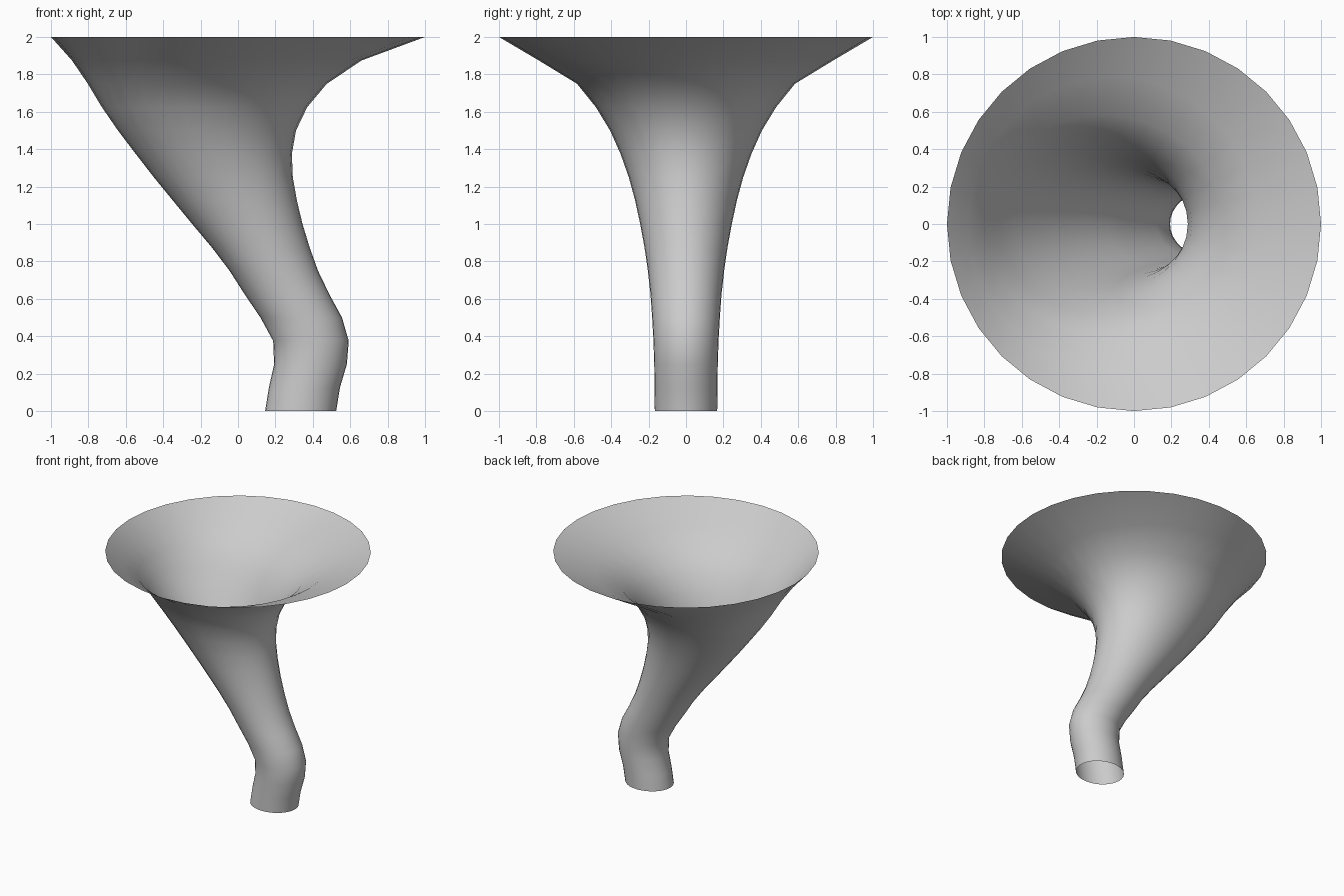
import bpy, bmesh
from math import sin, cos, pi

if "Cube" in bpy.data.objects:
    bpy.data.objects.remove(bpy.data.objects["Cube"])

SIDES = 32
STEP = 0.125

# Horizontal sections from bottom to top: left x, right x, half depth in y
SECTIONS = [
    (0.145, 0.525, 0.167), (0.165, 0.545, 0.168), (0.193, 0.582, 0.170),
    (0.188, 0.592, 0.174), (0.120, 0.556, 0.181), (0.035, 0.488, 0.190),
    (-0.045, 0.428, 0.204), (-0.140, 0.383, 0.222), (-0.245, 0.345, 0.245),
    (-0.348, 0.315, 0.272), (-0.450, 0.293, 0.306), (-0.547, 0.288, 0.350),
    (-0.642, 0.310, 0.406), (-0.728, 0.370, 0.482), (-0.803, 0.475, 0.583),
    (-0.888, 0.662, 0.788), (-1.0, 1.0, 1.0),
]

# Bent funnel: one open skin lofted through the elliptical sections
bm = bmesh.new()
rings = []
for k, (left, right, ry) in enumerate(SECTIONS):
    cx, rx = (left + right) / 2, (right - left) / 2
    rings.append([bm.verts.new((cx + rx * cos(2 * pi * i / SIDES),
                                ry * sin(2 * pi * i / SIDES),
                                k * STEP)) for i in range(SIDES)])
for low, high in zip(rings, rings[1:]):
    for i in range(SIDES):
        j = (i + 1) % SIDES
        bm.faces.new((low[i], low[j], high[j], high[i])).smooth = True

mesh = bpy.data.meshes.new("funnel")
bm.to_mesh(mesh)
bm.free()
funnel = bpy.data.objects.new("funnel", mesh)
bpy.context.collection.objects.link(funnel)
